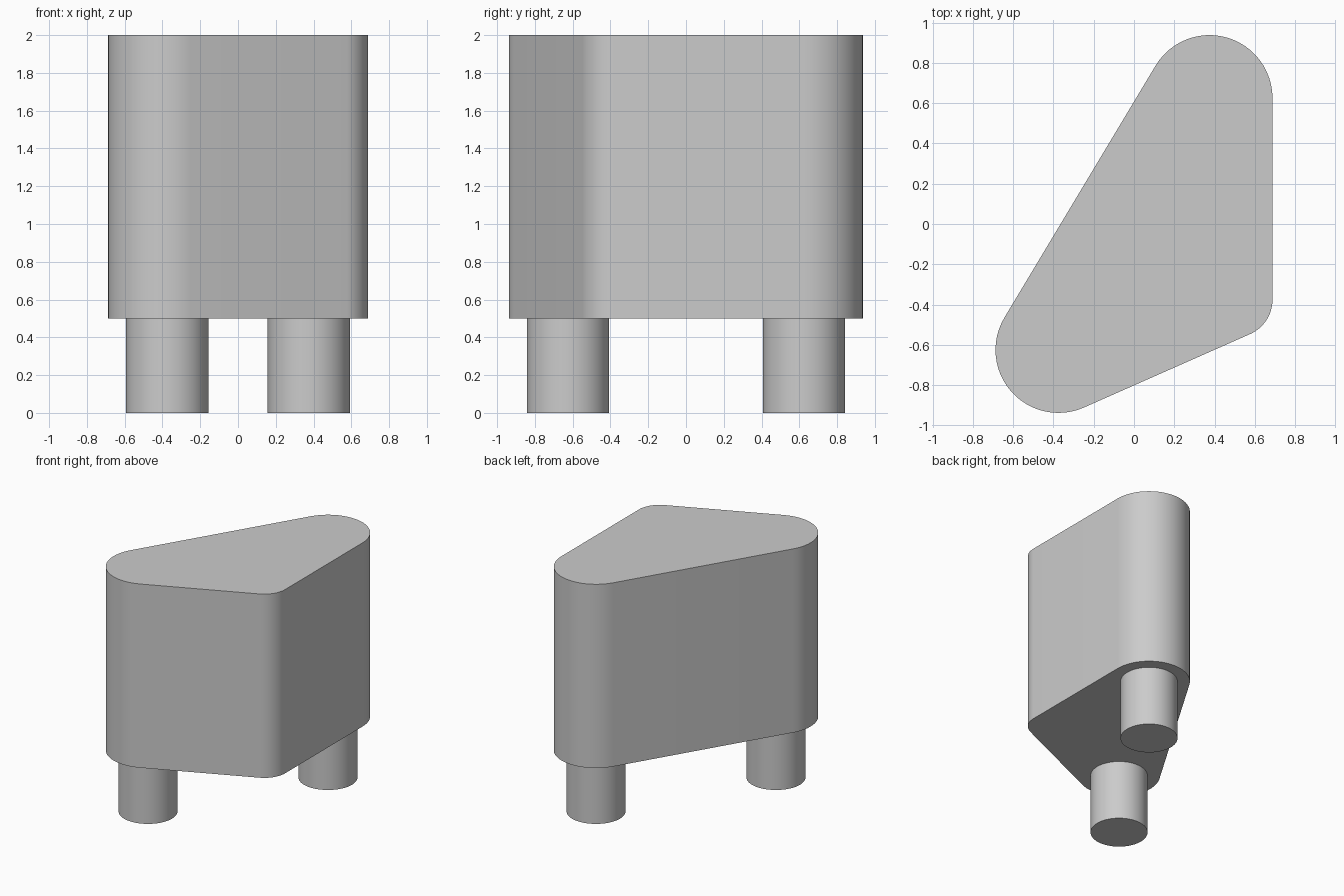
import bpy
import bmesh
import math
from mathutils import Vector

cube = bpy.data.objects.get("Cube")
if cube:
    bpy.data.objects.remove(cube, do_unlink=True)

LEG_HEIGHT, TOP = 0.5, 2.0
LEG_RADIUS = 0.218
FRONT = Vector((-0.375, -0.625))
BACK = Vector((0.375, 0.625))
SIDE = Vector((0.5, -0.375))

grey = bpy.data.materials.new("plain grey")
grey.use_nodes = True
colour = (0.6, 0.6, 0.6, 1)
grey.diffuse_color = colour
grey.node_tree.nodes["Principled BSDF"].inputs["Base Color"].default_value = colour


def rounded_outline(corners, steps=24):
    """Arcs around counter-clockwise corner circles, joined by outer tangents."""
    count = len(corners)
    normals = []
    for i, (a, ra) in enumerate(corners):
        b, rb = corners[(i + 1) % count]
        d = b - a
        normals.append(math.atan2(d.y, d.x) - math.acos((ra - rb) / d.length))
    points = []
    for i, (centre, radius) in enumerate(corners):
        start = normals[i - 1]
        sweep = (normals[i] - start) % math.tau
        for s in range(steps + 1):
            angle = start + sweep * s / steps
            points.append(centre + radius * Vector((math.cos(angle), math.sin(angle))))
    return points


def prism(name, outline, bottom, top):
    """Extrude a flat outline straight up."""
    bm = bmesh.new()
    base = bm.faces.new([bm.verts.new((p.x, p.y, bottom)) for p in outline])
    result = bmesh.ops.extrude_face_region(bm, geom=[base], use_keep_orig=True)
    raised = [v for v in result["geom"] if isinstance(v, bmesh.types.BMVert)]
    bmesh.ops.translate(bm, verts=raised, vec=(0, 0, top - bottom))
    bmesh.ops.recalc_face_normals(bm, faces=bm.faces)
    mesh = bpy.data.meshes.new(name)
    bm.to_mesh(mesh)
    bm.free()
    mesh.materials.append(grey)
    obj = bpy.data.objects.new(name, mesh)
    bpy.context.collection.objects.link(obj)
    bpy.ops.object.select_all(action="DESELECT")
    obj.select_set(True)
    bpy.context.view_layer.objects.active = obj
    bpy.ops.object.shade_smooth_by_angle(angle=math.radians(30))
    return obj


# Rounded three-cornered body
prism("body", rounded_outline([(FRONT, 0.3125), (SIDE, 0.1875), (BACK, 0.3125)]),
      LEG_HEIGHT, TOP)

# Round legs under the two wide corners
for name, centre in (("front_leg", FRONT), ("back_leg", BACK)):
    circle = [centre + LEG_RADIUS * Vector((math.cos(t), math.sin(t)))
              for t in (math.tau * i / 64 for i in range(64))]
    prism(name, circle, 0, LEG_HEIGHT)
